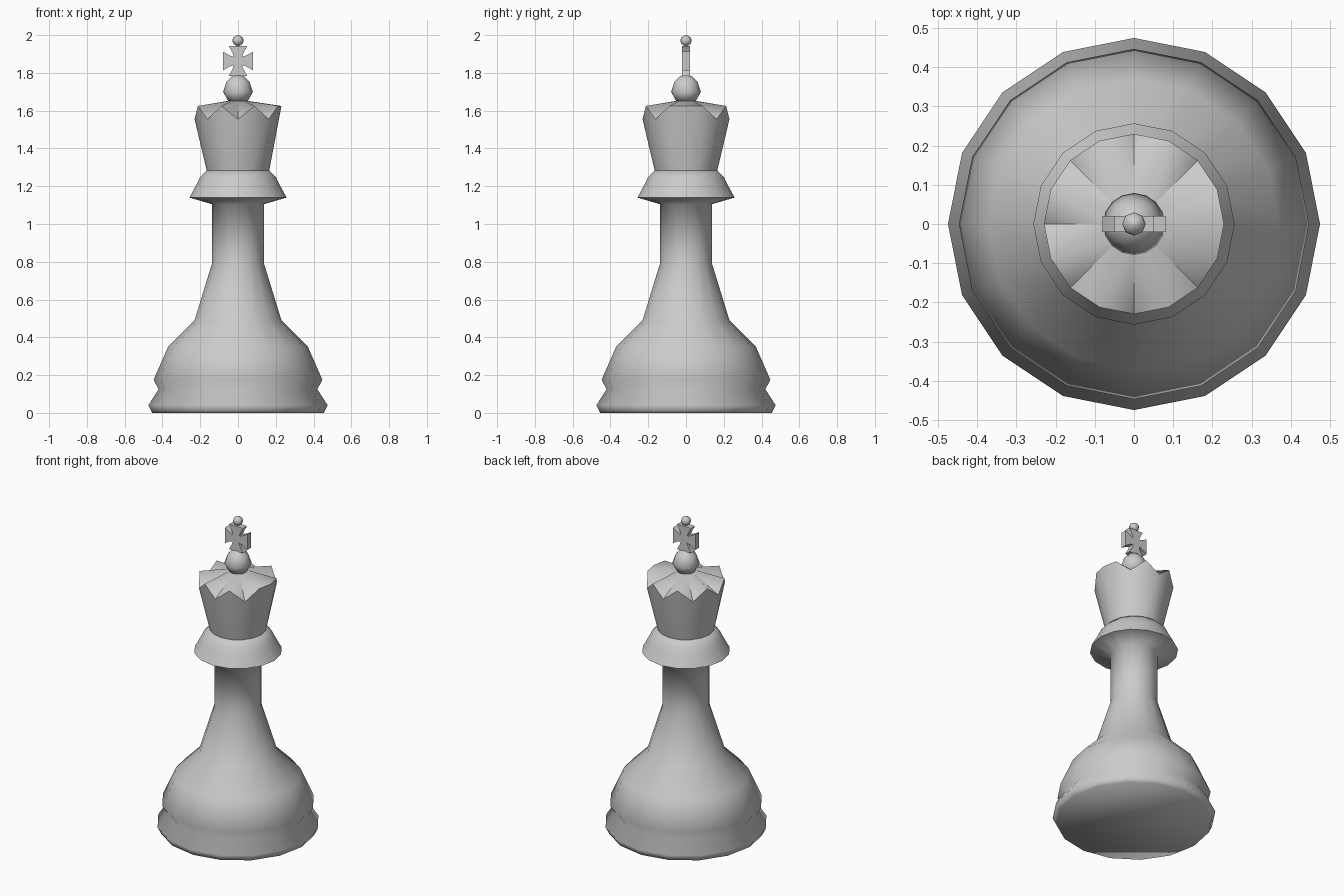
import bpy, bmesh, math

if "Cube" in bpy.data.objects:
    bpy.data.objects.remove(bpy.data.objects["Cube"])

SIDES = 16


def finish(name, bm, angle=50):
    bmesh.ops.recalc_face_normals(bm, faces=bm.faces[:])
    mesh = bpy.data.meshes.new(name)
    bm.to_mesh(mesh)
    bm.free()
    obj = bpy.data.objects.new(name, mesh)
    bpy.context.collection.objects.link(obj)
    bpy.ops.object.select_all(action='DESELECT')
    obj.select_set(True)
    bpy.context.view_layer.objects.active = obj
    bpy.ops.object.shade_smooth_by_angle(angle=math.radians(angle))
    return obj


def lathe(name, profile, sides=SIDES, angle=50, notch_ring=None, notch_depth=0.0):
    """Revolve (radius, z) points; one ring may have notches cut every second vertex."""
    bm = bmesh.new()
    rings = []
    for k, (r, z) in enumerate(profile):
        ring = []
        for i in range(sides):
            a = 2 * math.pi * i / sides
            # the notch on the +x side is left out
            drop = notch_depth if k == notch_ring and i % 2 == 0 and i else 0
            ring.append(bm.verts.new((r * math.cos(a), r * math.sin(a), z - drop)))
        rings.append(ring)
    for lo, hi in zip(rings, rings[1:]):
        for i in range(sides):
            j = (i + 1) % sides
            quad = (lo[i], lo[j], hi[j], hi[i])
            if notch_depth and (lo is rings[notch_ring] or hi is rings[notch_ring]):
                # triangulate so the ridges and valleys stay straight
                if i % 2:
                    bm.faces.new((quad[0], quad[1], quad[2]))
                    bm.faces.new((quad[0], quad[2], quad[3]))
                else:
                    bm.faces.new((quad[0], quad[1], quad[3]))
                    bm.faces.new((quad[1], quad[2], quad[3]))
            else:
                bm.faces.new(quad)
    bm.faces.new(rings[0][::-1])
    bm.faces.new(rings[-1])
    return finish(name, bm, angle)


# Base, stem and collar
lathe("base_and_stem", [
    (0.455, 0.0), (0.462, 0.015), (0.475, 0.04), (0.42, 0.125), (0.447, 0.175),
    (0.37, 0.35), (0.23, 0.49), (0.138, 0.79), (0.138, 1.105), (0.257, 1.14),
    (0.222, 1.205), (0.2, 1.25), (0.165, 1.283)], angle=75)

# Notched crown with a shallow domed top
lathe("crown", [(0.165, 1.28), (0.23, 1.625), (0.05, 1.652)],
      notch_ring=1, notch_depth=0.07)

# Knob above the crown
lathe("crown_knob", [(0.05, 1.648), (0.079, 1.70), (0.06, 1.755), (0.035, 1.78),
                     (0.012, 1.79)], angle=75)

# Flared cross: one arm outline repeated around the centre
bm = bmesh.new()
centre, half = 1.863, 0.02
arm = [(0.022, -0.022), (0.045, -0.03), (0.08, -0.05), (0.08, 0.05), (0.045, 0.03)]
outline = []
for k in range(4):
    c, s = [(1, 0), (0, 1), (-1, 0), (0, -1)][k]
    outline += [(u * c - v * s, u * s + v * c) for u, v in arm]
front = bm.faces.new([bm.verts.new((x, -half, z + centre)) for x, z in outline])
ext = bmesh.ops.extrude_face_region(bm, geom=[front], use_keep_orig=True)
moved = [g for g in ext["geom"] if isinstance(g, bmesh.types.BMVert)]
bmesh.ops.translate(bm, verts=moved, vec=(0, 2 * half, 0))
finish("cross", bm, 30)

# Small bead on top of the cross
lathe("top_bead", [(0.004, 1.941), (0.026, 1.955), (0.03, 1.972), (0.024, 1.989),
                   (0.004, 2.0)], sides=8, angle=75)
